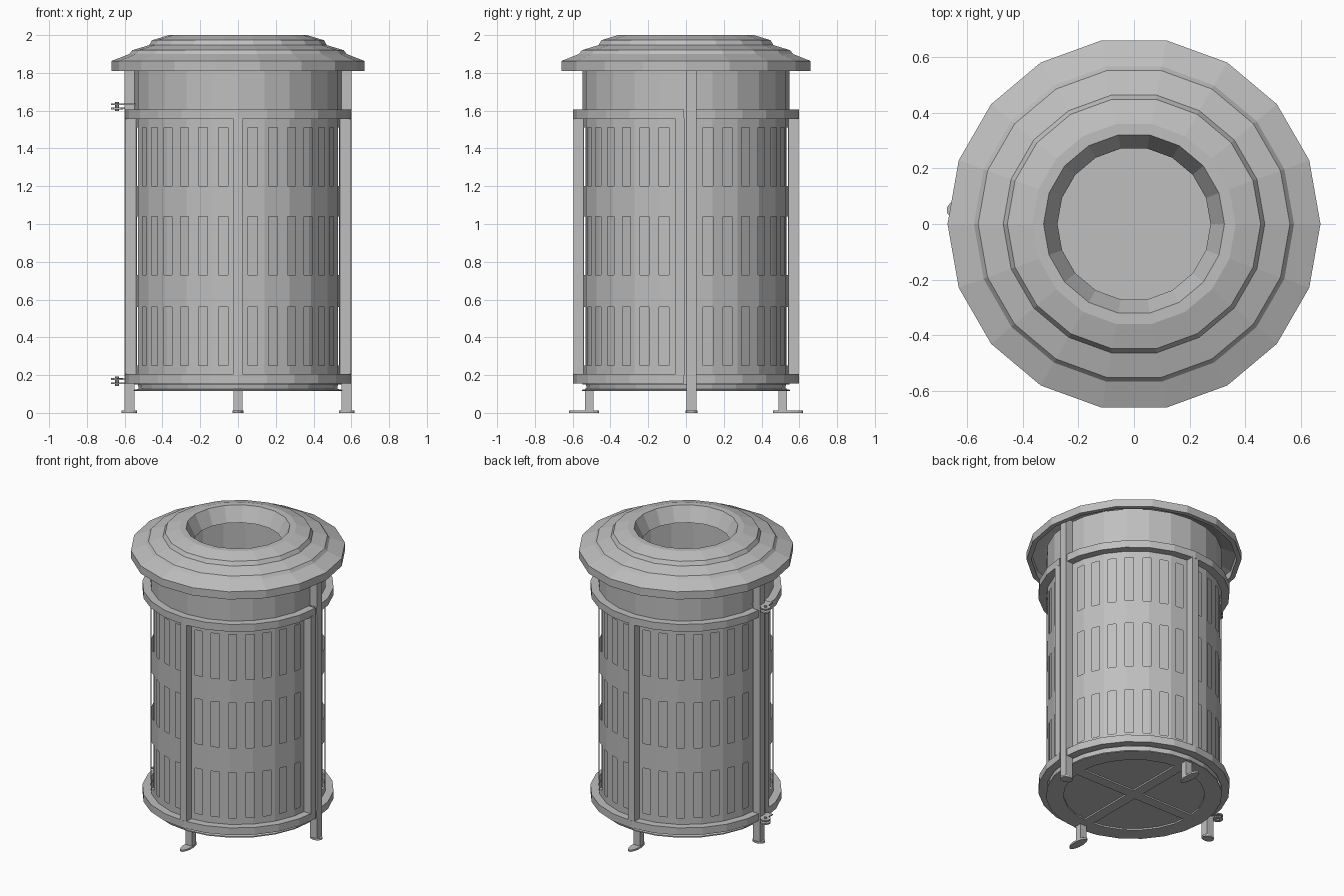
import bpy, bmesh
from math import radians, cos, sin, pi
from mathutils import Matrix

cube = bpy.data.objects.get("Cube")
if cube:
    bpy.data.objects.remove(cube)

steel = bpy.data.materials.new("grey_steel")
GREY = (0.52, 0.52, 0.52, 1)
steel.diffuse_color = GREY
steel.use_nodes = True
steel.node_tree.nodes["Principled BSDF"].inputs["Base Color"].default_value = GREY


def finish(name, bm):
    bmesh.ops.recalc_face_normals(bm, faces=bm.faces)
    mesh = bpy.data.meshes.new(name)
    bm.to_mesh(mesh)
    bm.free()
    mesh.materials.append(steel)
    ob = bpy.data.objects.new(name, mesh)
    bpy.context.collection.objects.link(ob)
    return ob


def box(name, x, y, z):
    bm = bmesh.new()
    size = [b - a for a, b in (x, y, z)]
    mid = [(a + b) / 2 for a, b in (x, y, z)]
    bmesh.ops.create_cube(bm, size=1, matrix=Matrix.Translation(mid) @ Matrix.Diagonal((*size, 1)))
    return finish(name, bm)


def disc(name, centre, rx, ry, height, sides=14):
    bm = bmesh.new()
    place = Matrix.Translation(centre) @ Matrix.Diagonal((rx, ry, height, 1))
    bmesh.ops.create_cone(bm, cap_ends=True, segments=sides, radius1=1, radius2=1, depth=1, matrix=place)
    return finish(name, bm)


def lathe(name, profile, angles, full=True, loop=True):
    """Sweep an (r, z) profile through the angles; arcs get end caps."""
    bm = bmesh.new()
    cols = [[bm.verts.new((r * cos(radians(a)), r * sin(radians(a)), z)) for r, z in profile]
            for a in angles]
    n, m = len(cols), len(profile)
    for i in range(n if full else n - 1):
        p, q = cols[i], cols[(i + 1) % n]
        for j in range(m if loop else m - 1):
            k = (j + 1) % m
            bm.faces.new((p[j], q[j], q[k], p[k]))
    if not full:
        bm.faces.new(cols[0])
        bm.faces.new(cols[-1])
    bmesh.ops.remove_doubles(bm, verts=bm.verts, dist=1e-5)
    return finish(name, bm)


BODY_R = 0.547
ring24 = list(range(0, 360, 15))

# Stepped lid with a funnel opening
lathe("lid", [(.67, 1.81), (.67, 1.863), (.575, 1.9), (.56, 1.92), (.47, 1.947), (.455, 1.973),
              (.365, 2), (.325, 2), (.275, 1.9), (.288, 1.9), (.335, 1.98), (.36, 1.985),
              (.56, 1.885), (.64, 1.855), (.64, 1.81)], range(0, 360, 20))

# Slotted outer shell: seven slots in each quarter, three rows
slots = []
for quarter, flip in ((0, 1), (180, 1), (180, -1), (360, -1)):
    for k in range(7):
        c = quarter + flip * (12.3 + 11.57 * k)
        slots.append((c - 2.75, c + 2.75))
rows = [(.25, .56), (.73, 1.04), (1.2, 1.51)]
angles = sorted(set(ring24 + [a for s in slots for a in s]))
levels = [.15] + [z for r in rows for z in r] + [1.86]


def on_polygon(a):
    off = radians(a % 15 - 7.5)
    r = BODY_R * cos(pi / 24) / cos(off)
    return r * cos(radians(a)), r * sin(radians(a))


bm = bmesh.new()
cols = [[bm.verts.new((*on_polygon(a), z)) for z in levels] for a in angles]
for i, a in enumerate(angles):
    nxt = (i + 1) % len(angles)
    mid = (a + (angles[nxt] if nxt else 360)) / 2
    in_slot = any(lo < mid < hi for lo, hi in slots)
    for j in range(len(levels) - 1):
        if in_slot and j % 2:
            continue
        bm.faces.new((cols[i][j], cols[nxt][j], cols[nxt][j + 1], cols[i][j + 1]))
finish("slotted_shell", bm)

# Inner bin with floor
lathe("inner_bin", [(0, .125), (.525, .125), (.53, .155), (.53, 1.85), (.52, 1.85),
                    (.52, .16), (0, .16)], ring24, loop=False)

# Hoops, split into a front door half and a fixed rear half
for part, arc in (("rear", ring24[:13]), ("door", [181] + ring24[13:] + [359])):
    for place, z in (("lower", .155), ("upper", 1.555)):
        lathe(f"{part}_{place}_hoop", [(.545, z), (.598, z), (.598, z + .05), (.545, z + .05)],
              arc, full=False)

# Front and rear uprights with short legs and long feet
for name, s in (("front", -1), ("rear", 1)):
    box(f"{name}_upright", (-.025, .025), sorted((s * .54, s * .595)), (.2, 1.56))
    box(f"{name}_leg", (-.025, .025), sorted((s * .49, s * .535)), (.012, .13))
    disc(f"{name}_foot", (0, s * .54, .006), .03, .08, .012)

# Side posts with round feet, and the door edge stiles beside them
for name, s in (("left", 1), ("right", -1)):
    box(f"{name}_post", sorted((s * .547, s * .6)), (.003, .055), (.012, 1.86))
    box(f"{name}_door_stile", sorted((s * .54, s * .595)), (-.055, -.008), (.2, 1.56))
    disc(f"{name}_foot", (s * .575, .03, .006), .042, .032, .012)

# Base frame: outer ring and crossed bars
lathe("base_ring", [(.44, .115), (.55, .115), (.55, .122), (.52, .128), (.44, .128)], ring24)
box("base_bar_x", (-.45, .45), (-.035, .035), (.115, .128))
box("base_bar_y", (-.035, .035), (-.45, .45), (.115, .128))

# Hinges on the right side
for name, z in (("lower", .155), ("upper", 1.61)):
    box(f"{name}_hinge_door_arm", (-.64, -.54), (-.03, .055), (z + .02, z + .028))
    box(f"{name}_hinge_post_arm", (-.64, -.59), (.015, .055), (z - .002, z + .006))
    for tag, dz in (("bottom", .002), ("top", .024)):
        disc(f"{name}_hinge_{tag}_eye", (-.64, .05, z + dz), .033, .033, .009, 10)
    disc(f"{name}_hinge_pin", (-.64, .05, z + .012), .01, .01, .05, 8)
